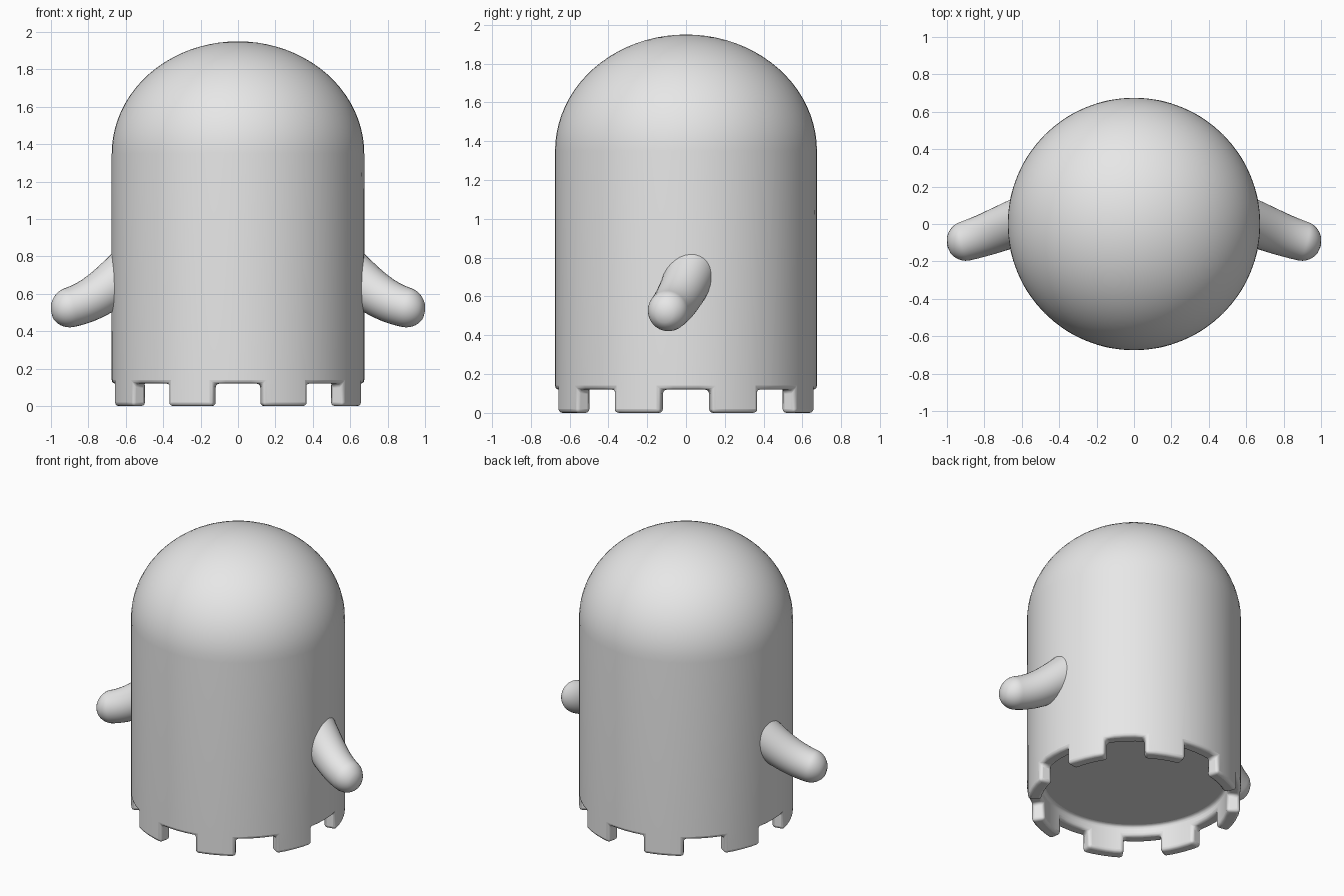
import bpy, bmesh, math
from mathutils import Vector
from mathutils.geometry import interpolate_bezier

cube = bpy.data.objects.get("Cube")
if cube:
    bpy.data.objects.remove(cube, do_unlink=True)

# One plain grey for everything
grey = bpy.data.materials.new("light_grey")
grey.use_nodes = True
grey.diffuse_color = (0.8, 0.8, 0.8, 1)
grey.node_tree.nodes["Principled BSDF"].inputs["Base Color"].default_value = (0.8, 0.8, 0.8, 1)

RADIUS, INNER = 0.675, 0.59
NOTCH, CEILING = 0.12, 0.19
SHOULDER, TOP = 1.35, 1.95
SEGMENTS = 64


def finish(bm, name):
    bmesh.ops.recalc_face_normals(bm, faces=bm.faces)
    mesh = bpy.data.meshes.new(name)
    bm.to_mesh(mesh)
    bm.free()
    mesh.materials.append(grey)
    obj = bpy.data.objects.new(name, mesh)
    bpy.context.collection.objects.link(obj)
    return obj


def smooth(obj, angle):
    bpy.ops.object.select_all(action="DESELECT")
    obj.select_set(True)
    bpy.context.view_layer.objects.active = obj
    bpy.ops.object.shade_smooth_by_angle(angle=math.radians(angle))


def make_body():
    """Domed cylinder with a recessed underside and eight square hem notches."""
    bm = bmesh.new()
    dome = [math.pi / 2 * i / 20 for i in range(20)]
    profile = [(INNER, CEILING), (INNER, NOTCH), (INNER, 0), (RADIUS, 0), (RADIUS, NOTCH)]
    profile += [(RADIUS * math.cos(a), SHOULDER + (TOP - SHOULDER) * math.sin(a)) for a in dome]
    # Columns start at the edge of the front notch
    columns = []
    for s in range(SEGMENTS):
        a = math.tau * (s - 2) / SEGMENTS
        columns.append([bm.verts.new((r * math.sin(a), -r * math.cos(a), z)) for r, z in profile])
    crown = bm.verts.new((0, 0, TOP))
    for s in range(SEGMENTS):
        a, b = columns[s], columns[(s + 1) % SEGMENTS]
        notched = s % 8 < 4
        for k in range(len(profile) - 1):
            if not (notched and k in (1, 2, 3)):
                bm.faces.new((a[k], b[k], b[k + 1], a[k + 1]))
        if notched:
            bm.faces.new((a[1], b[1], b[4], a[4]))
        if s % 4 == 0:
            bm.faces.new(a[1:5])
        bm.faces.new((a[-1], b[-1], crown))
    bm.faces.new([c[0] for c in columns])
    # Drop the unused lower corners inside the notches
    bmesh.ops.delete(bm, geom=[v for v in bm.verts if not v.link_faces], context="VERTS")
    body = finish(bm, "body")
    bevel = body.modifiers.new("soft_hem", "BEVEL")
    bevel.width = 0.02
    bevel.segments = 3
    bevel.limit_method = "ANGLE"
    bevel.angle_limit = math.radians(40)
    smooth(body, 50)


def make_arm(name, side):
    """Tapered, bent arm with a round tip, swept along a curve."""
    path = interpolate_bezier(Vector((0.50, 0.05, 0.80)), Vector((0.68, 0.0, 0.64)),
                              Vector((0.78, -0.07, 0.53)), Vector((1.0, -0.115, 0.51)), 60)
    bm = bmesh.new()
    rings = []
    tip_radius = 0.1
    for i, p in enumerate(path[:-1]):
        tangent = (path[i + 1] - path[max(i - 1, 0)]).normalized()
        u = tangent.cross(Vector((0, 1, 0))).normalized()
        v = tangent.cross(u)
        r = 0.135 - 0.035 * i / len(path)
        left = (path[-1] - p).length
        if left < tip_radius:
            r *= math.sqrt(1 - (1 - left / tip_radius) ** 2)
        ring = []
        for j in range(32):
            a = math.tau * j / 32
            q = p + r * (math.cos(a) * u + math.sin(a) * v)
            ring.append(bm.verts.new((side * q.x, q.y, q.z)))
        rings.append(ring)
    for a, b in zip(rings, rings[1:]):
        for j in range(32):
            k = (j + 1) % 32
            bm.faces.new((a[j], a[k], b[k], b[j]))
    end = path[-1]
    tip = bm.verts.new((side * end.x, end.y, end.z))
    for j in range(32):
        bm.faces.new((rings[-1][j], rings[-1][(j + 1) % 32], tip))
    bm.faces.new(rings[0])
    smooth(finish(bm, name), 50)


make_body()
make_arm("left_arm", 1)
make_arm("right_arm", -1)
